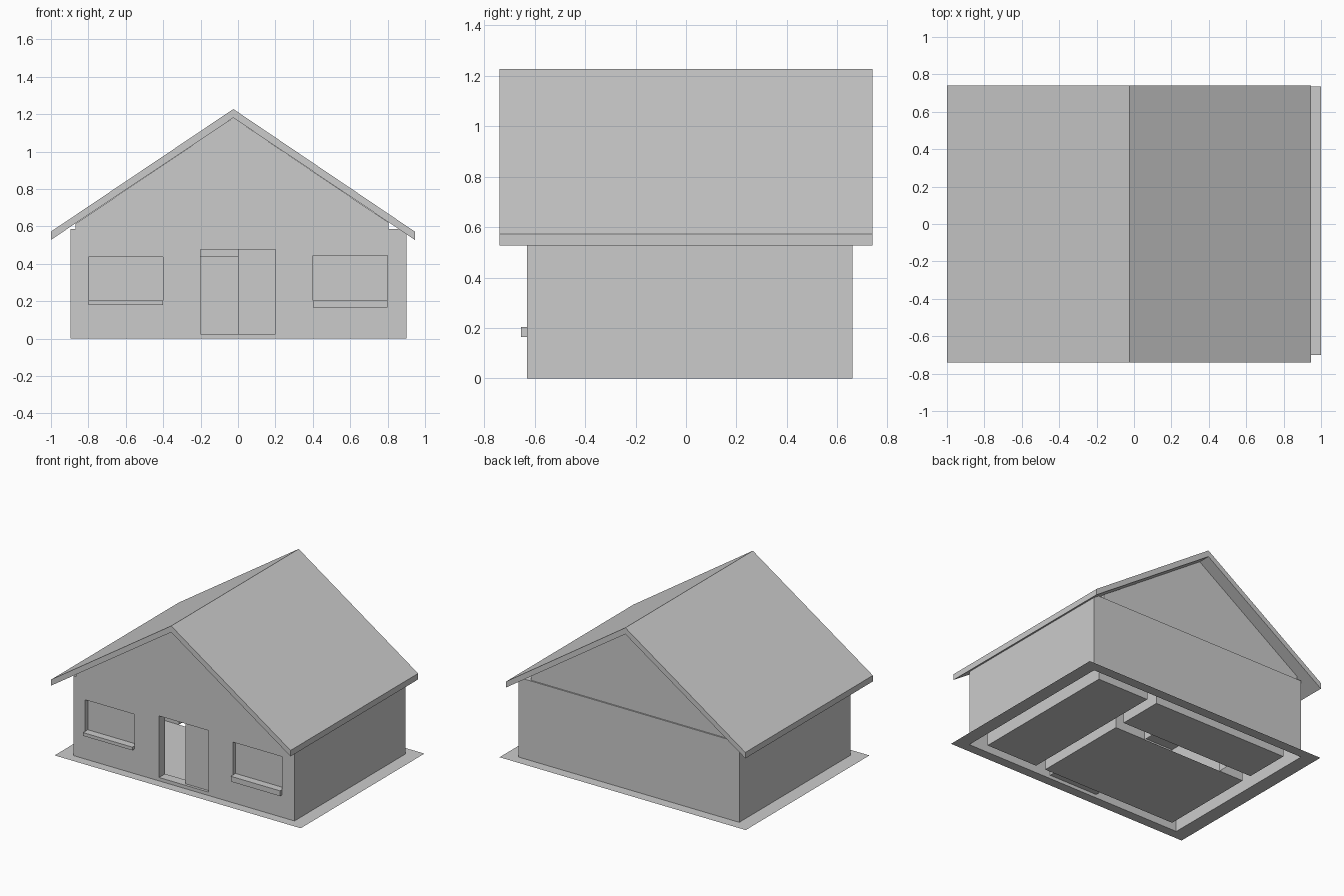
import bpy, bmesh

if "Cube" in bpy.data.objects:
    bpy.data.objects.remove(bpy.data.objects["Cube"])


def make(name, bm):
    bmesh.ops.recalc_face_normals(bm, faces=bm.faces)
    me = bpy.data.meshes.new(name)
    bm.to_mesh(me)
    bm.free()
    ob = bpy.data.objects.new(name, me)
    bpy.context.collection.objects.link(ob)
    return ob


def box(name, x0, x1, y0, y1, z0, z1):
    bm = bmesh.new()
    bmesh.ops.create_cube(bm, size=1)
    for v in bm.verts:
        v.co = ((x0 + x1) / 2 + v.co.x * (x1 - x0),
                (y0 + y1) / 2 + v.co.y * (y1 - y0),
                (z0 + z1) / 2 + v.co.z * (z1 - z0))
    return make(name, bm)


def extrude_profile(name, pts, y0, y1):
    """Extrude an x-z outline along y."""
    bm = bmesh.new()
    a = [bm.verts.new((x, y0, z)) for x, z in pts]
    b = [bm.verts.new((x, y1, z)) for x, z in pts]
    bm.faces.new(a)
    bm.faces.new(b)
    for i in range(len(pts)):
        j = (i + 1) % len(pts)
        bm.faces.new((a[i], a[j], b[j], b[i]))
    return make(name, bm)


def rect(x0, x1, y0, y1):
    return [(x0, y0), (x1, y0), (x1, y1), (x0, y1)]


# rooms (x0, x1, y0, y1) and windows (x0, x1, z0, z1)
rooms = {"side_room": (0.38, 0.8, -0.56, 0.59),
         "back_room": (-0.8, 0.3, 0.25, 0.59),
         "main_room": (-0.8, 0.3, -0.56, 0.17)}
windows = {"left": (-0.8, -0.4, 0.2, 0.435, 0.18),
           "right": (0.4, 0.8, 0.2, 0.445, 0.165)}

# walls, hollowed by rooms, windows and doorways
walls = box("walls", -0.895, 0.9, -0.63, 0.66, 0, 0.585)
cuts = [box("cut_" + n, *r, -0.1, 0.7) for n, r in rooms.items()]
cuts += [box("cut_window_" + n, w[0], w[1], -0.7, -0.5, w[2], w[3]) for n, w in windows.items()]
cuts.append(box("cut_front_door", -0.2, 0.2, -0.7, -0.5, 0.025, 0.477))
cuts.append(box("cut_inner_door", -0.6, 0.05, 0.1, 0.3, -0.1, 0.44))
for c in cuts:
    m = walls.modifiers.new(c.name, 'BOOLEAN')
    m.operation = 'DIFFERENCE'
    m.solver = 'EXACT'
    m.object = c
dg = bpy.context.evaluated_depsgraph_get()
me = bpy.data.meshes.new_from_object(walls.evaluated_get(dg))
walls.modifiers.clear()
walls.data = me
for c in cuts:
    bpy.data.objects.remove(c)

# the walls are open underneath
bm = bmesh.new()
bm.from_mesh(me)
low = [f for f in bm.faces if all(abs(v.co.z) < 1e-3 for v in f.verts)]
bmesh.ops.delete(bm, geom=low, context='FACES')
bm.to_mesh(me)
bm.free()

# room floors
for n, (x0, x1, y0, y1) in rooms.items():
    bm = bmesh.new()
    bm.faces.new([bm.verts.new((x, y, 0)) for x, y in rect(x0, x1, y0, y1)])
    make(n + "_floor", bm)

# flat path around the house
bm = bmesh.new()
outer = [bm.verts.new((x, y, 0)) for x, y in rect(-1, 1, -0.7, 0.735)]
inner = [bm.verts.new((x, y, 0)) for x, y in rect(-0.895, 0.9, -0.63, 0.66)]
for i in range(4):
    j = (i + 1) % 4
    bm.faces.new((outer[i], outer[j], inner[j], inner[i]))
make("path", bm)

# windows: recessed pane and projecting sill
for n, (x0, x1, z0, z1, s) in windows.items():
    box(n + "_window_pane", x0, x1, -0.6, -0.59, z0, z1)
    box(n + "_window_sill", x0, x1, -0.655, -0.6, s, z0 + 0.004)

# closed door leaf, the other half stands open
box("door_leaf", 0.0, 0.2, -0.61, -0.585, 0.025, 0.477)

# gable block under the roof
extrude_profile("gable", [(-0.87, 0.56), (0.805, 0.56), (0.805, 0.62),
                          (-0.025, 1.18), (-0.87, 0.613)], -0.635, 0.65)

# roof slab
extrude_profile("roof", [(-1, 0.528), (-0.025, 1.18), (0.945, 0.528),
                         (0.945, 0.572), (-0.025, 1.227), (-1, 0.572)], -0.74, 0.74)
